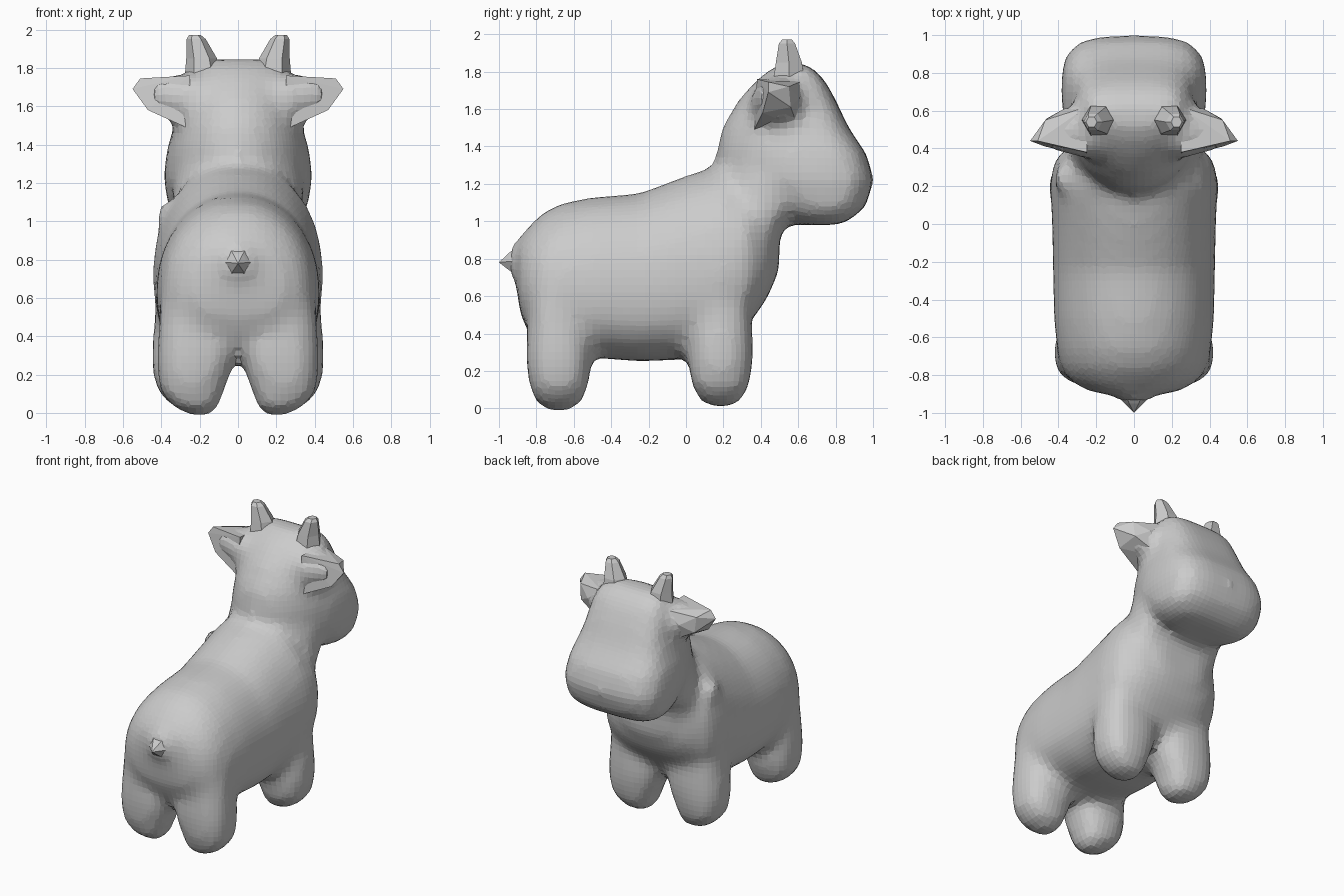
import bpy, bmesh
from math import cos, sin, pi

if "Cube" in bpy.data.objects:
    bpy.data.objects.remove(bpy.data.objects["Cube"])

N = 28


def sgnpow(v, e):
    return (1 if v >= 0 else -1) * abs(v) ** e


def section(w, v0, v1, centre, e_lo, e_hi):
    """Egg-like superellipse: half width w, from v0 to v1, widest at 'centre'."""
    c = v0 + centre * (v1 - v0)
    pts = []
    for i in range(N):
        a = 2 * pi * i / N
        e = 2 / (e_hi if sin(a) >= 0 else e_lo)
        h = v1 - c if sin(a) >= 0 else c - v0
        pts.append((w * sgnpow(cos(a), e), c + h * sgnpow(sin(a), e)))
    return pts


def loft(bm, rings):
    loops = [[bm.verts.new(p) for p in r] for r in rings]
    n = len(loops[0])
    for a, b in zip(loops, loops[1:]):
        for i in range(n):
            bm.faces.new((a[i], a[(i + 1) % n], b[(i + 1) % n], b[i]))
    bm.faces.new(loops[0][::-1])
    bm.faces.new(loops[-1])


def finish(name, bm):
    bmesh.ops.recalc_face_normals(bm, faces=bm.faces)
    me = bpy.data.meshes.new(name)
    bm.to_mesh(me)
    bm.free()
    ob = bpy.data.objects.new(name, me)
    bpy.context.collection.objects.link(ob)
    return ob


def hull(name, pts):
    bm = bmesh.new()
    for p in pts:
        bm.verts.new(p)
    bmesh.ops.convex_hull(bm, input=bm.verts)
    return finish(name, bm)


body = bmesh.new()

# Torso: sections along y (y, half width, bottom, top)
torso = [(-.915, .08, .70, .85), (-.885, .24, .5, .92), (-.83, .34, .38, .985),
         (-.76, .385, .32, 1.05), (-.66, .41, .28, 1.10),
         (-.5, .425, .27, 1.13), (-.25, .43, .25, 1.15),
         (0, .435, .26, 1.245), (.2, .445, .30, 1.31), (.33, .43, .44, 1.25),
         (.43, .33, .58, 1.16), (.50, .17, .74, 1.04)]
loft(body, [[(u, y, v) for u, v in section(w, a, b, .42, 2.6, 2.1)]
            for y, w, a, b in torso])

# Head, then neck: horizontal sections (z, half width, back, front)
head = [(.98, .22, .58, .82), (1.015, .32, .49, .89), (1.08, .365, .38, .96),
        (1.22, .39, .19, 1.007), (1.36, .375, .16, .965), (1.5, .335, .19, .87),
        (1.65, .30, .28, .80), (1.75, .28, .37, .745), (1.82, .245, .46, .68),
        (1.845, .17, .52, .62)]
neck = [(.75, .28, .10, .46), (1.0, .345, .14, .525),
        (1.2, .34, .16, .64), (1.4, .31, .18, .7)]
for part in (head, neck):
    loft(body, [[(u, v, z) for u, v in section(w, a, b, .62, 2, 3.4)]
                for z, w, a, b in part])

# Four stubby legs: (z, half width, half depth, x centre)
leg = [(-.015, .05, .06, .21), (.03, .12, .12, .235), (.11, .165, .155, .255),
       (.22, .195, .172, .243), (.32, .21, .175, .228), (.7, .17, .15, .24)]
for s in (-1, 1):
    for cy, lift, out in ((-.68, 0, -.015), (.185, .02, .01)):
        loft(body, [[(u + s * (x + out), v + cy, z + lift)
                     for u, v in section(w, -r, r, .5, 2.6, 2.6)]
                    for z, w, r, x in leg])

# Ear roots that flare out of the head: (x, y, z, half depth, half height)
for s in (-1, 1):
    loft(body, [[(s * x, y + u, z + v) for u, v in section(hy, -hz, hz, .5, 2, 2.5)]
                for x, y, z, hy, hz in ((.08, .52, 1.60, .16, .17),
                                        (.25, .50, 1.62, .155, .15),
                                        (.34, .49, 1.64, .125, .12),
                                        (.45, .485, 1.66, .09, .085))])

# Tail root
loft(body, [[(u, y, .785 + v) for u, v in section(r, -r, r, .5, 2, 2)]
            for y, r in ((-.8, .22), (-.9, .12), (-.95, .06))])

# Small fold on one shoulder
fold = bmesh.ops.create_icosphere(body, subdivisions=2, radius=.08)
bmesh.ops.translate(body, verts=fold["verts"], vec=(-.355, .24, 1.03))

# Fuse the parts into one soft skin
ob = finish("body", body)
rm = ob.modifiers.new("fuse", 'REMESH')
rm.mode = 'VOXEL'
rm.voxel_size = .04
sm = ob.modifiers.new("soften", 'SMOOTH')
sm.factor = .5
sm.iterations = 7

# Ear tips and horns
for s, side in ((-1, "left"), (1, "right")):
    hull(side + "_ear", [(s * x, y, z) for x, y, z in (
        (.25, .38, 1.76), (.25, .62, 1.75), (.25, .60, 1.50), (.25, .36, 1.48),
        (.36, .40, 1.53), (.47, .41, 1.58), (.46, .56, 1.61),
        (.47, .55, 1.72), (.51, .44, 1.745), (.55, .44, 1.69), (.37, .61, 1.66))])
    horn = bmesh.new()
    rings = []
    for z, x, y, r in ((1.73, .18, .55, .10), (1.85, .19, .55, .08),
                       (1.95, .218, .54, .05), (1.972, .225, .54, .03)):
        rings.append([(s * (x + r * cos(pi * k / 3)), y + r * sin(pi * k / 3), z)
                      for k in range(6)])
    loft(horn, rings)
    finish(side + "_horn", horn)

# Pointed tail tip
hull("tail", [(0, -1, .78)] +
     [(r * cos(pi * k / 3), y, .785 + r * sin(pi * k / 3))
      for r, y in ((.05, -.95), (.09, -.905)) for k in range(6)])
